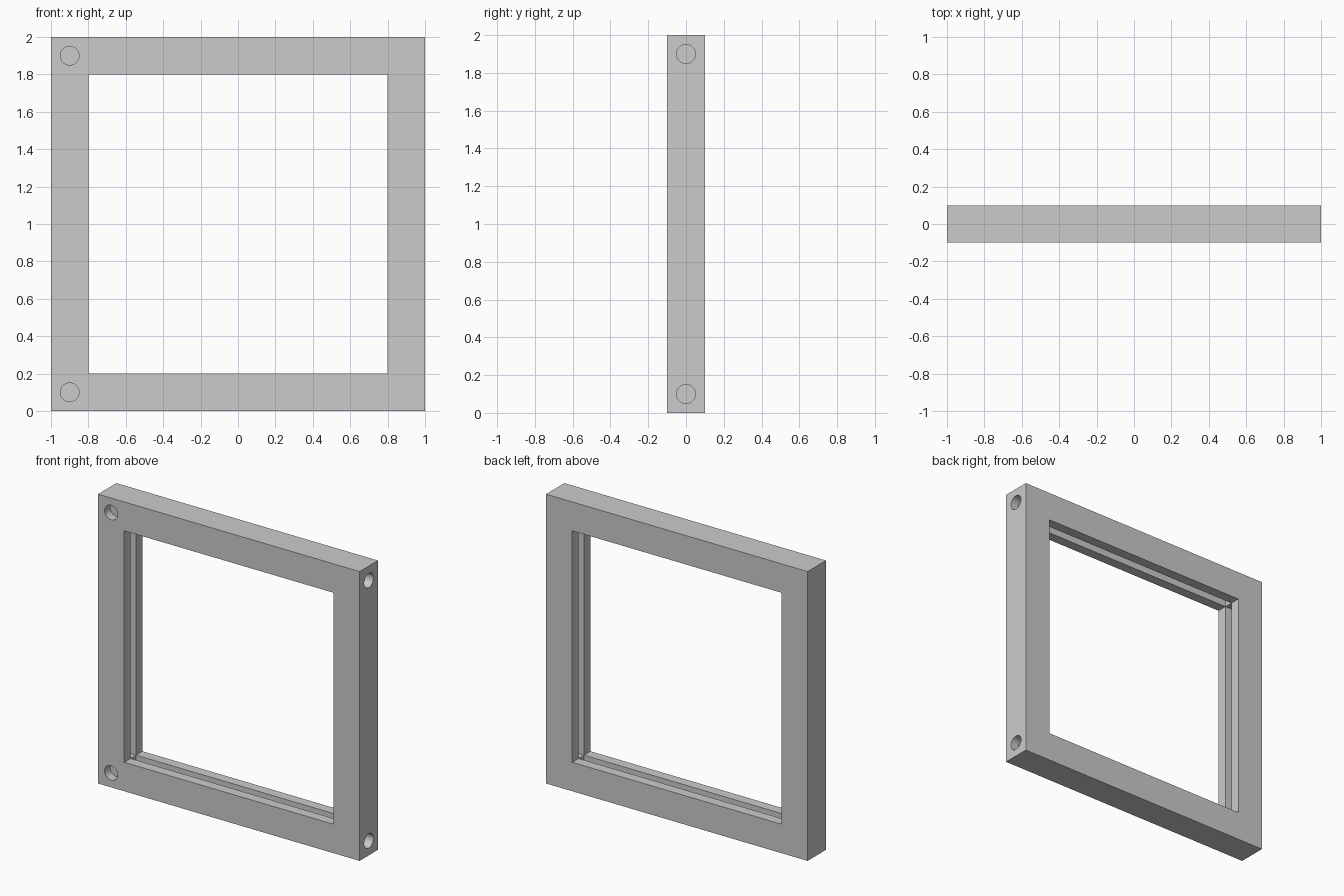
import bpy, math

if "Cube" in bpy.data.objects:
    bpy.data.objects.remove(bpy.data.objects["Cube"])

SIZE, BAR, THICK = 2.0, 0.2, 0.2
OPEN = SIZE - 2 * BAR
GROOVE_W, GROOVE_D = 0.06, 0.05
HOLE_R, HOLE_D = 0.05, 0.06
MID = SIZE / 2


def box(name, size, loc):
    bpy.ops.mesh.primitive_cube_add(size=1, location=loc)
    ob = bpy.context.object
    ob.name = name
    ob.scale = size
    bpy.ops.object.transform_apply(location=False, rotation=False, scale=True)
    return ob


def pin(name, loc, rot):
    bpy.ops.mesh.primitive_cylinder_add(vertices=48, radius=HOLE_R, depth=2 * HOLE_D,
                                        location=loc, rotation=rot)
    ob = bpy.context.object
    ob.name = name
    return ob


def cut(target, cutter):
    bpy.ops.object.select_all(action='DESELECT')
    target.select_set(True)
    bpy.context.view_layer.objects.active = target
    mod = target.modifiers.new(cutter.name, 'BOOLEAN')
    mod.operation = 'DIFFERENCE'
    mod.solver = 'EXACT'
    mod.object = cutter
    bpy.ops.object.modifier_apply(modifier=mod.name)
    bpy.data.objects.remove(cutter, do_unlink=True)


# Square frame with open middle
frame = box("frame", (SIZE, THICK, SIZE), (0, 0, MID))
cut(frame, box("opening", (OPEN, THICK * 2, OPEN), (0, 0, MID)))

# Panel grooves along the inner edges, stopping at the corners
deep = OPEN + 2 * GROOVE_D
cut(frame, box("side_grooves", (deep, GROOVE_W, OPEN), (0, 0, MID)))
cut(frame, box("rail_grooves", (OPEN, GROOVE_W, deep), (0, 0, MID)))

# Blind peg holes: left bar front, right bar outer side
for z in (BAR / 2, SIZE - BAR / 2):
    cut(frame, pin("front_hole", (-MID + BAR / 2, -THICK / 2, z), (math.pi / 2, 0, 0)))
    cut(frame, pin("side_hole", (MID, 0, z), (0, math.pi / 2, 0)))

bpy.ops.object.select_all(action='DESELECT')
frame.select_set(True)
bpy.context.view_layer.objects.active = frame
bpy.ops.object.shade_smooth_by_angle(angle=math.radians(30))
